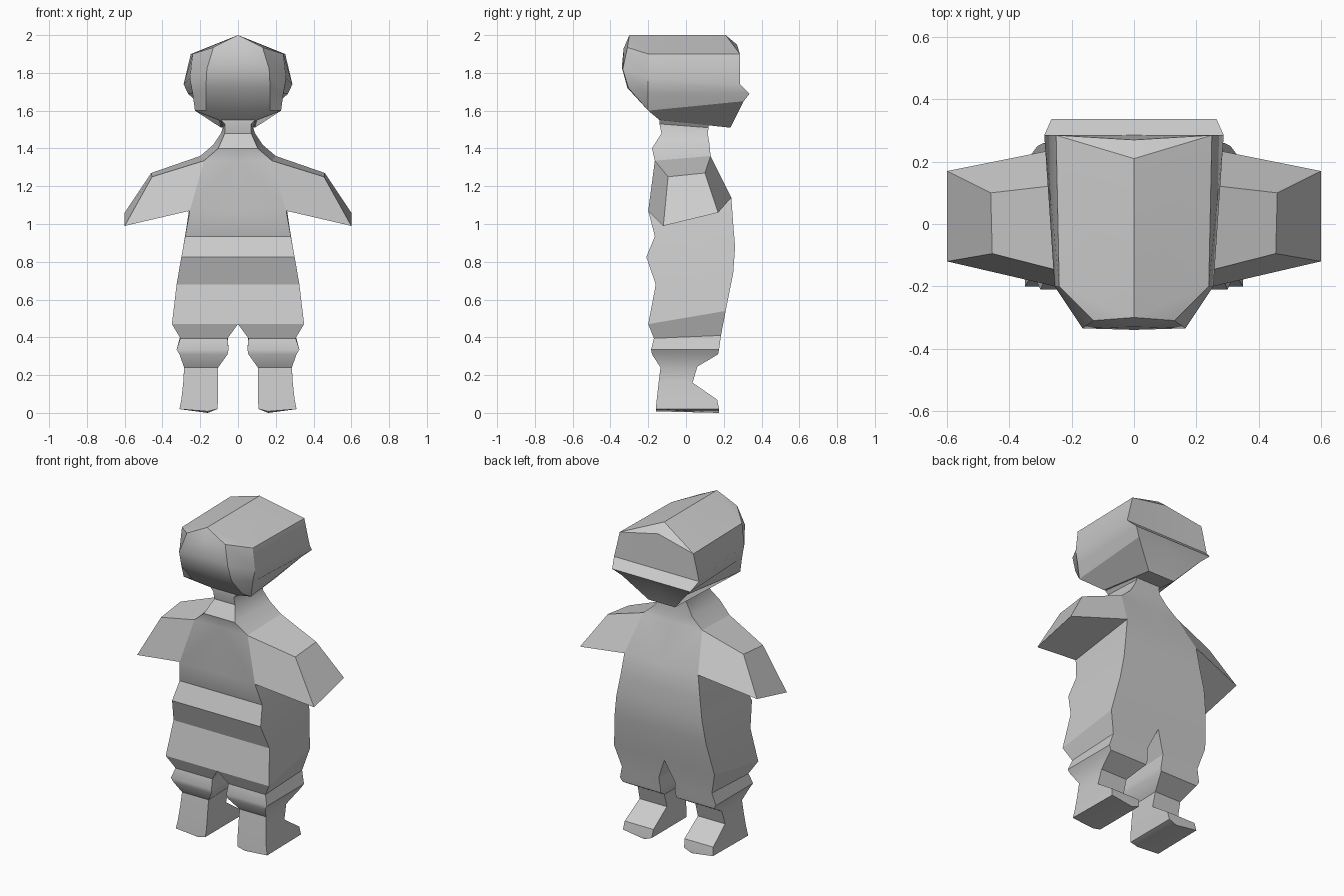
import bpy
import bmesh
from mathutils import Vector

grey = bpy.data.materials.new("plain_grey")
grey.diffuse_color = (0.6, 0.6, 0.6, 1)


def loft(name, rings):
    """Skin closed rings of the +x half, cap the ends, mirror to -x."""
    bm = bmesh.new()
    for s in (1, -1):
        rows = [[bm.verts.new((s * x, y, z)) for x, y, z in r] for r in rings]
        n = len(rings[0])
        faces = [rows[0], rows[-1]]
        for a, b in zip(rows, rows[1:]):
            faces += [[a[i], a[(i + 1) % n], b[(i + 1) % n], b[i]] for i in range(n)]
        for f in faces:
            # leave the centre plane open so both halves join
            if any(abs(v.co.x) > 1e-5 for v in f):
                bm.faces.new(f)
    bmesh.ops.remove_doubles(bm, verts=bm.verts, dist=1e-4)
    bmesh.ops.dissolve_degenerate(bm, edges=bm.edges, dist=1e-5)
    bmesh.ops.recalc_face_normals(bm, faces=bm.faces)
    me = bpy.data.meshes.new(name)
    bm.to_mesh(me)
    bm.free()
    me.materials.append(grey)
    ob = bpy.data.objects.new(name, me)
    bpy.context.collection.objects.link(ob)
    bpy.ops.object.select_all(action='DESELECT')
    ob.select_set(True)
    bpy.context.view_layer.objects.active = ob
    bpy.ops.object.shade_smooth_by_angle(angle=0.5)
    return ob


def ring(xi, xf, yf, zf, xb, yb, zb):
    """Inner front, outer front, outer back, inner back."""
    return [(xi, yf, zf), (xf, yf, zf), (xb, yb, zb), (xi, yb, zb)]


# torso and legs, from neck to sole
body = [ring(*r) for r in (
    (0, .09, -.14, 1.55, .09, .12, 1.53),
    (0, .07, -.14, 1.53, .08, .12, 1.51),
    (0, .07, -.13, 1.48, .09, .115, 1.48),
    (0, .105, -.18, 1.40, .13, .125, 1.42),
    (0, .18, -.165, 1.335, .20, .13, 1.36),
    (0, .255, -.20, 1.07, .25, .24, 1.14),
    (0, .28, -.165, .935, .27, .25, 1.0),
    (0, .30, -.21, .825, .29, .26, .88),
    (0, .325, -.16, .68, .31, .25, .74),
    (0, .35, -.20, .47, .34, .21, .54),
    (.055, .305, -.17, .395, .305, .185, .41),
    (.05, .325, -.185, .335, .325, .175, .335),
    (.055, .31, -.18, .31, .31, .17, .31),
    (.105, .285, -.135, .24, .285, .06, .245),
    (.105, .29, -.145, .16, .29, .035, .16),
    (.105, .30, -.155, .07, .30, .165, .07),
    (.11, .31, -.16, .02, .305, .175, .02),
    (.16, .16, -.16, .008, .16, .175, 0),
)]
loft("body_and_legs", body)

# short flared sleeves growing from the shoulder sides
shoulder, armpit = body[4], body[5]
loft("sleeves", [
    [shoulder[1], shoulder[2], armpit[2], armpit[1]],
    [(.455, -.095, 1.25), (.46, .10, 1.27), (.60, .17, 1.06), (.60, -.12, .99)],
])

# head, rows from crown to neck: front centre, front edge, side, back edge, back centre
loft("head", [
    [(0, -.30, 2.0), (0, -.30, 2.0), (0, -.30, 2.0), (0, .21, 2.0), (0, .21, 2.0)],
    [(0, -.33, 1.93), (.13, -.31, 1.935), (.24, -.20, 1.90), (.25, .285, 1.90), (0, .27, 1.95)],
    [(0, -.34, 1.83), (.165, -.335, 1.82), (.255, -.20, 1.77), (.288, .285, 1.74), (0, .285, 1.74)],
    [(0, -.31, 1.72), (.17, -.305, 1.72), (.24, -.20, 1.69), (.265, .337, 1.69), (0, .337, 1.69)],
    [(0, -.20, 1.60), (.17, -.20, 1.60), (.228, -.20, 1.60), (.22, .305, 1.65), (0, .305, 1.65)],
    [(0, -.14, 1.55), (.10, -.14, 1.55), (.10, -.14, 1.55), (.09, .235, 1.51), (0, .235, 1.51)],
])
